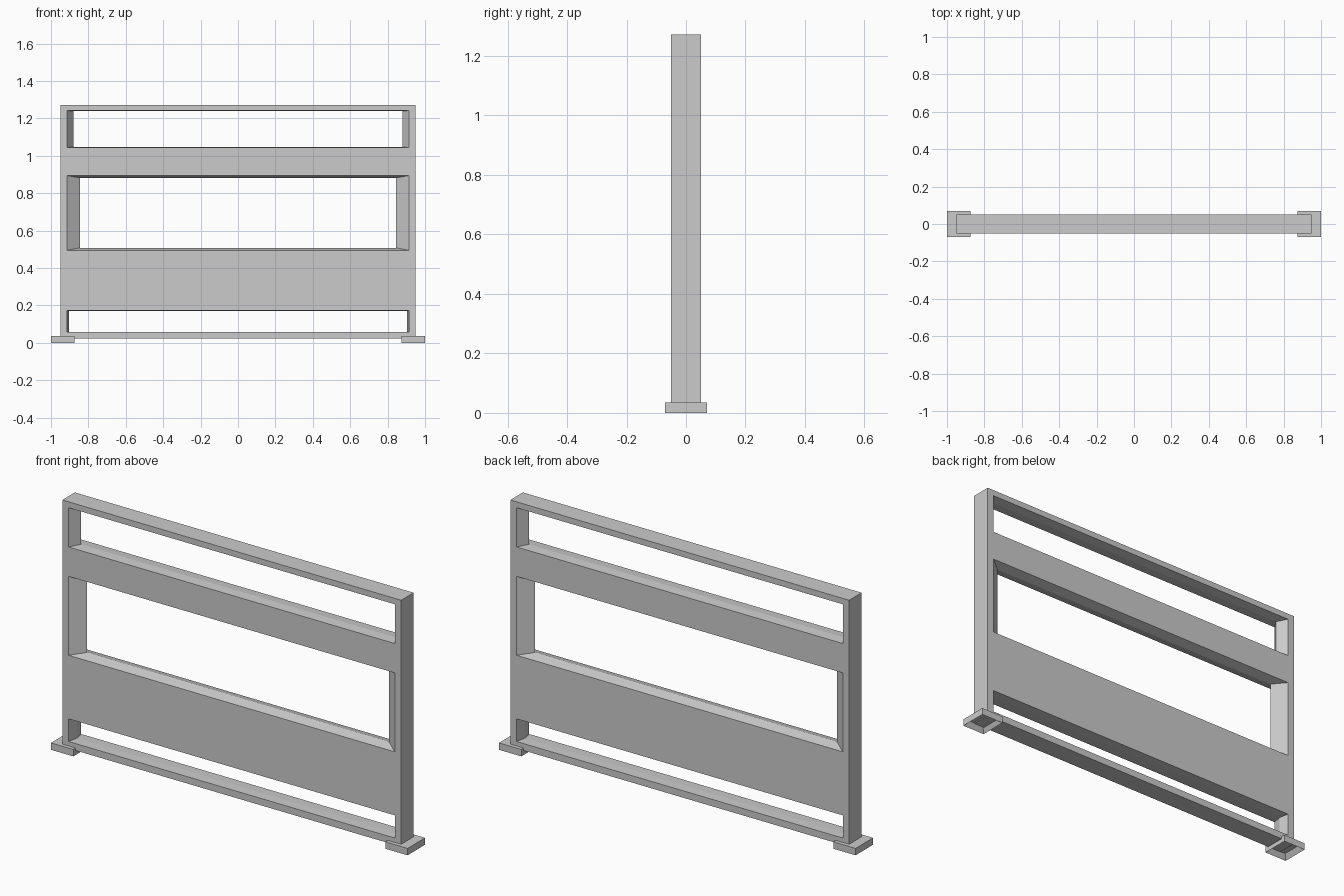
import bpy
import bmesh

if "Cube" in bpy.data.objects:
    bpy.data.objects.remove(bpy.data.objects["Cube"])

D = 0.05                                   # half thickness of the frame
XS = [-0.95, -0.915, 0.915, 0.95]          # vertical cuts of the panel face
ZS = [0.022, 0.057, 0.172, 0.494, 0.894, 1.043, 1.242, 1.272]
# opening row index -> inner ridge (half width, bottom, top) at mid depth
OPENINGS = {1: (0.903, 0.0585, 0.1705), 3: (0.846, 0.508, 0.882), 5: (0.88, 1.047, 1.238)}


def finish(bm, name):
    bmesh.ops.remove_doubles(bm, verts=bm.verts, dist=1e-5)
    bmesh.ops.recalc_face_normals(bm, faces=bm.faces)
    mesh = bpy.data.meshes.new(name)
    bm.to_mesh(mesh)
    bm.free()
    ob = bpy.data.objects.new(name, mesh)
    bpy.context.collection.objects.link(ob)
    return ob


def face(bm, pts):
    return bm.faces.new([bm.verts.new(p) for p in pts])


def rect(x0, x1, z0, z1, y):
    return [(x0, y, z0), (x1, y, z0), (x1, y, z1), (x0, y, z1)]


def bridge(bm, a, b):
    for i in range(4):
        j = (i + 1) % 4
        face(bm, [a[i], a[j], b[j], b[i]])


# Barrier frame: front and back faces with three openings
bm = bmesh.new()
for y in (-D, D):
    for r in range(len(ZS) - 1):
        for c in range(3):
            if not (c == 1 and r in OPENINGS):
                face(bm, rect(XS[c], XS[c + 1], ZS[r], ZS[r + 1], y))

# Opening walls, pinched to a ridge at mid depth
for r, (hw, z0, z1) in OPENINGS.items():
    ridge = rect(-hw, hw, z0, z1, 0)
    for y in (-D, D):
        bridge(bm, rect(XS[1], XS[2], ZS[r], ZS[r + 1], y), ridge)

# Outer rim
for r in range(len(ZS) - 1):
    for x in (XS[0], XS[3]):
        face(bm, [(x, -D, ZS[r]), (x, D, ZS[r]), (x, D, ZS[r + 1]), (x, -D, ZS[r + 1])])
for c in range(3):
    for z in (ZS[0], ZS[-1]):
        face(bm, [(XS[c], -D, z), (XS[c + 1], -D, z), (XS[c + 1], D, z), (XS[c], D, z)])
finish(bm, "barrier_frame")

# Feet: low blocks with a pocket sunk into the underside
for side, label in ((-1, "left"), (1, "right")):
    bm = bmesh.new()
    bmesh.ops.create_cube(bm, size=1)
    for v in bm.verts:
        v.co = (side * 0.9375 + v.co.x * 0.125, v.co.y * 0.14, (v.co.z + 0.5) * 0.035)
    bm.normal_update()
    under = min(bm.faces, key=lambda f: f.calc_center_median().z)
    bmesh.ops.inset_region(bm, faces=[under], thickness=0.025)
    bmesh.ops.translate(bm, verts=under.verts, vec=(0, 0, 0.026))
    finish(bm, label + "_foot")
